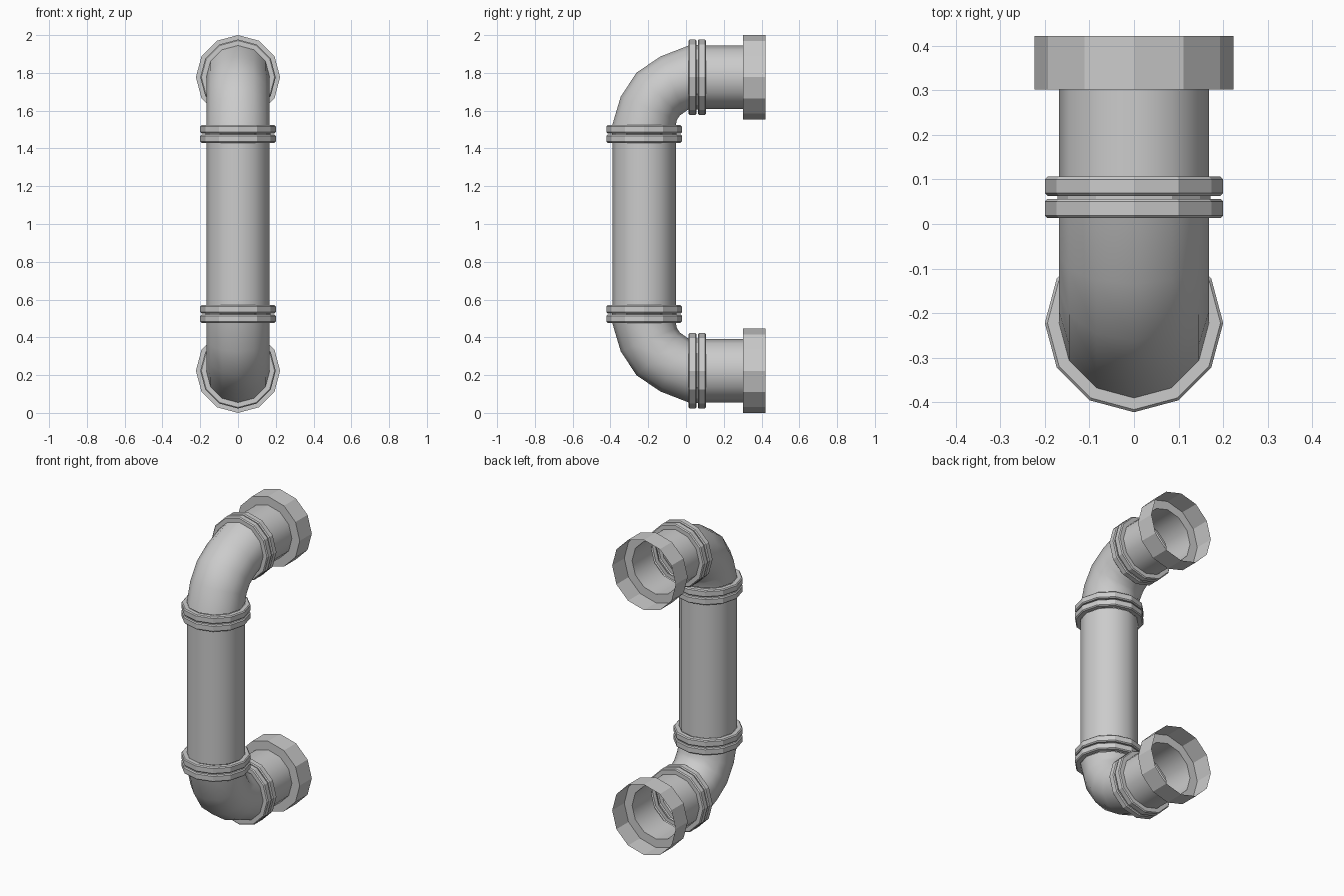
import bpy, bmesh, math
from mathutils import Vector

if "Cube" in bpy.data.objects:
    bpy.data.objects.remove(bpy.data.objects["Cube"])

SIDES = 12
R = 0.168            # pipe radius
PIPE_Y = -0.222      # axis of the upright pipe
TOP_Z = 1.777        # axis of the upper outlet


def skin(name, rings, smooth, mirrored=False):
    """Skin rings of (y, z, heading angle, in-plane radius, x radius)."""
    bm = bmesh.new()
    loops = []
    for y, z, a, rn, rx in rings:
        n = Vector((0, -math.cos(a), math.sin(a)))
        loop = []
        for i in range(SIDES):
            t = 2 * math.pi * i / SIDES
            p = Vector((0, y, z)) + n * rn * math.sin(t)
            p.x = rx * math.cos(t)
            if mirrored:
                p.z = 2 - p.z
            loop.append(bm.verts.new(p))
        loops.append(loop)
    for lo, hi in zip(loops, loops[1:]):
        for i in range(SIDES):
            j = (i + 1) % SIDES
            quad = [lo[i], hi[i], hi[j], lo[j]]
            f = bm.faces.new(quad[::-1] if mirrored else quad)
            f.smooth = smooth
    me = bpy.data.meshes.new(name)
    bm.to_mesh(me)
    bm.free()
    ob = bpy.data.objects.new(name, me)
    bpy.context.collection.objects.link(ob)
    return ob


def upright(profile):
    return [(PIPE_Y, s, 0, r, r) for s, r in profile]


def outlet(profile):
    return [(s, TOP_Z, math.pi / 2, r, r) for s, r in profile]


def collar(start):
    """Two bevelled bands with a narrow groove between them."""
    b, w, gap, r = 0.006, 0.043, 0.007, 0.2
    pts = []
    for s in (start, start + w + gap):
        pts += [(s, R + 0.003), (s, r - b), (s + b, r),
                (s + w - b, r), (s + w, r - b), (s + w, R + 0.003)]
    return [(start, R)] + pts + [(pts[-1][0], R)]


# upright pipe
skin("upright_pipe", upright([(0.571, R), (1.429, R)]), True)

# elbow: quarter bend, slightly pinched between its ends
cy, cz = 0.015, 1.525
elbow = []
for k in range(5):
    a = k * math.pi / 8
    mid = 0 < k < 4
    ry, rz = (0.229, 0.231) if mid else (cy - PIPE_Y, TOP_Z - cz)
    elbow.append((cy - ry * math.cos(a), cz + rz * math.sin(a), a,
                  0.161 if mid else R, R))

# each end of the handle-shaped run, upper then mirrored lower
for side, m in (("upper", False), ("lower", True)):
    skin(side + "_elbow", elbow, True, m)
    skin(side + "_upright_collar", upright(collar(1.43)), False, m)
    skin(side + "_outlet_collar", outlet(collar(0.013)), False, m)
    skin(side + "_outlet_pipe", outlet([(0.106, R), (0.301, R)]), True, m)
    # open socket with a stepped shoulder
    skin(side + "_socket", outlet([(0.301, R), (0.301, 0.223), (0.422, 0.223)]), False, m)
